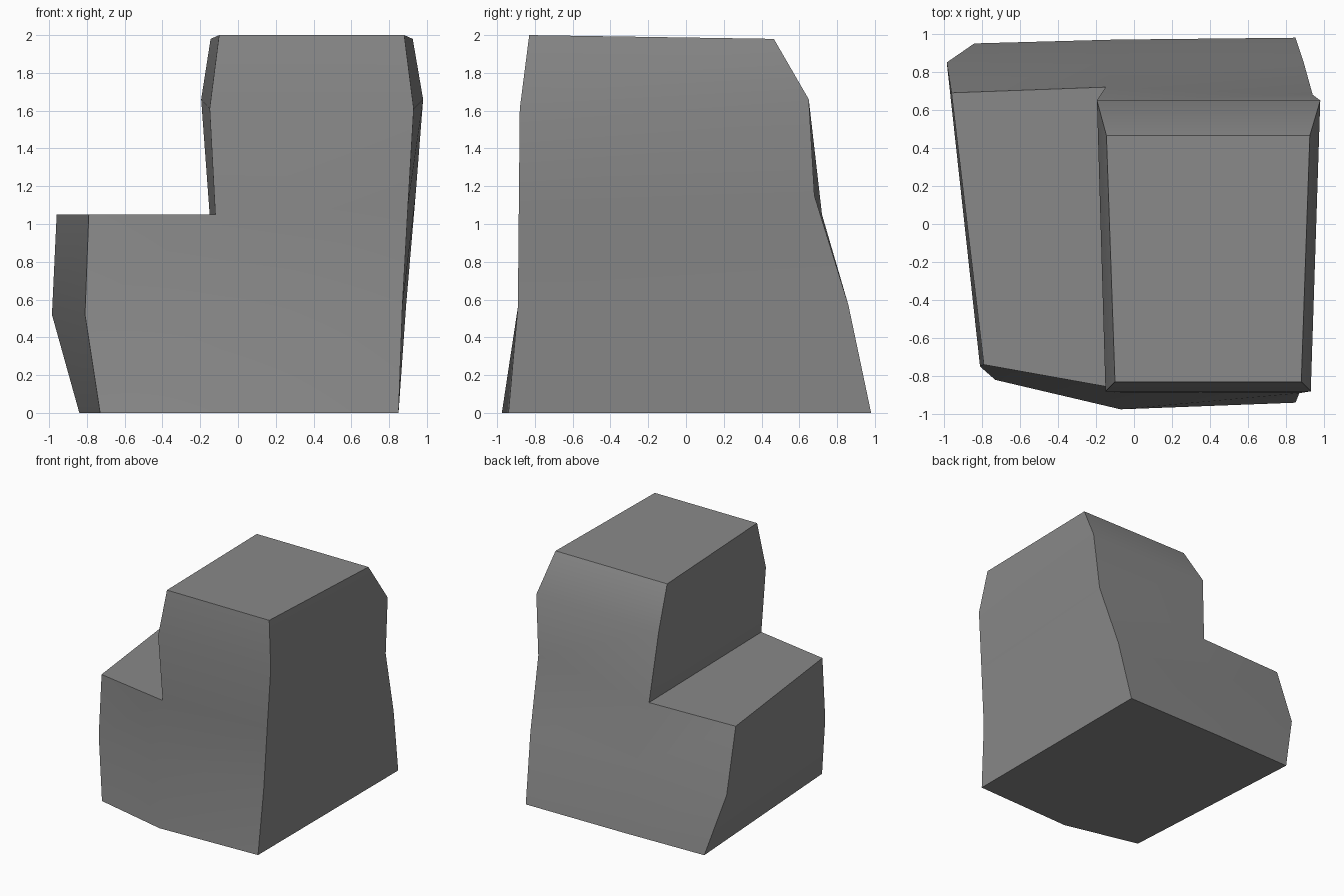
import bpy, bmesh, math

if "Cube" in bpy.data.objects:
    bpy.data.objects.remove(bpy.data.objects["Cube"])

# Level outlines: front row then back row, columns left / middle / right
LOWER = [
    [(-0.73, -0.82, 0), (-0.07, -0.975, 0), (0.85, -0.94, 0),
     (-0.84, 0.95, 0), (-0.10, 0.97, 0), (0.85, 0.98, 0)],
    [(-0.81, -0.75, 0.52), (-0.10, -0.89, 0.54), (0.87, -0.89, 0.56),
     (-0.985, 0.85, 0.52), (-0.12, 0.86, 0.55), (0.89, 0.86, 0.57)],
    [(-0.79, -0.74, 1.05), (-0.12, -0.86, 1.05), (0.90, -0.885, 1.10),
     (-0.96, 0.69, 1.05), (-0.15, 0.72, 1.05), (0.94, 0.68, 1.15)],
]
# Upper levels only have middle / right columns
UPPER = [
    [(-0.15, -0.88, 1.61), (0.93, -0.88, 1.61),
     (-0.195, 0.65, 1.66), (0.98, 0.65, 1.66)],
    [(-0.10, -0.83, 2.0), (0.88, -0.83, 2.0),
     (-0.145, 0.465, 1.98), (0.925, 0.465, 1.98)],
]

bm = bmesh.new()
grid = {}
for k, row in enumerate(LOWER):
    for i, p in enumerate(row):
        grid[i % 3, i // 3, k] = bm.verts.new(p)
for k, row in enumerate(UPPER, 3):
    for i, p in enumerate(row):
        grid[1 + i % 2, i // 2, k] = bm.verts.new(p)

# Stepped block: stack of cells, keeping only faces not shared by two cells
faces = {}
for c, k in [(0, 0), (1, 0), (0, 1), (1, 1), (1, 2), (1, 3)]:
    a = [grid[c + dx, dy, k + dz] for dz in (0, 1)
         for dx, dy in ((0, 0), (1, 0), (1, 1), (0, 1))]
    quads = [(3, 2, 1, 0), (4, 5, 6, 7)]
    quads += [(i, (i + 1) % 4, (i + 1) % 4 + 4, i + 4) for i in range(4)]
    for q in quads:
        vs = [a[i] for i in q]
        key = frozenset(vs)
        if key in faces:
            del faces[key]
        else:
            faces[key] = vs
for vs in faces.values():
    bm.faces.new(vs)
bmesh.ops.recalc_face_normals(bm, faces=bm.faces[:])

mesh = bpy.data.meshes.new("stepped_block")
bm.to_mesh(mesh)
bm.free()
block = bpy.data.objects.new("stepped_block", mesh)
bpy.context.collection.objects.link(block)

# Single grey stone colour
grey = bpy.data.materials.new("stone_grey")
grey.diffuse_color = (0.25, 0.25, 0.25, 1)
grey.use_nodes = True
grey.node_tree.nodes["Principled BSDF"].inputs["Base Color"].default_value = grey.diffuse_color
mesh.materials.append(grey)

# Soft bends, sharp corners
bpy.context.view_layer.objects.active = block
block.select_set(True)
bpy.ops.object.shade_smooth_by_angle(angle=math.radians(35))
